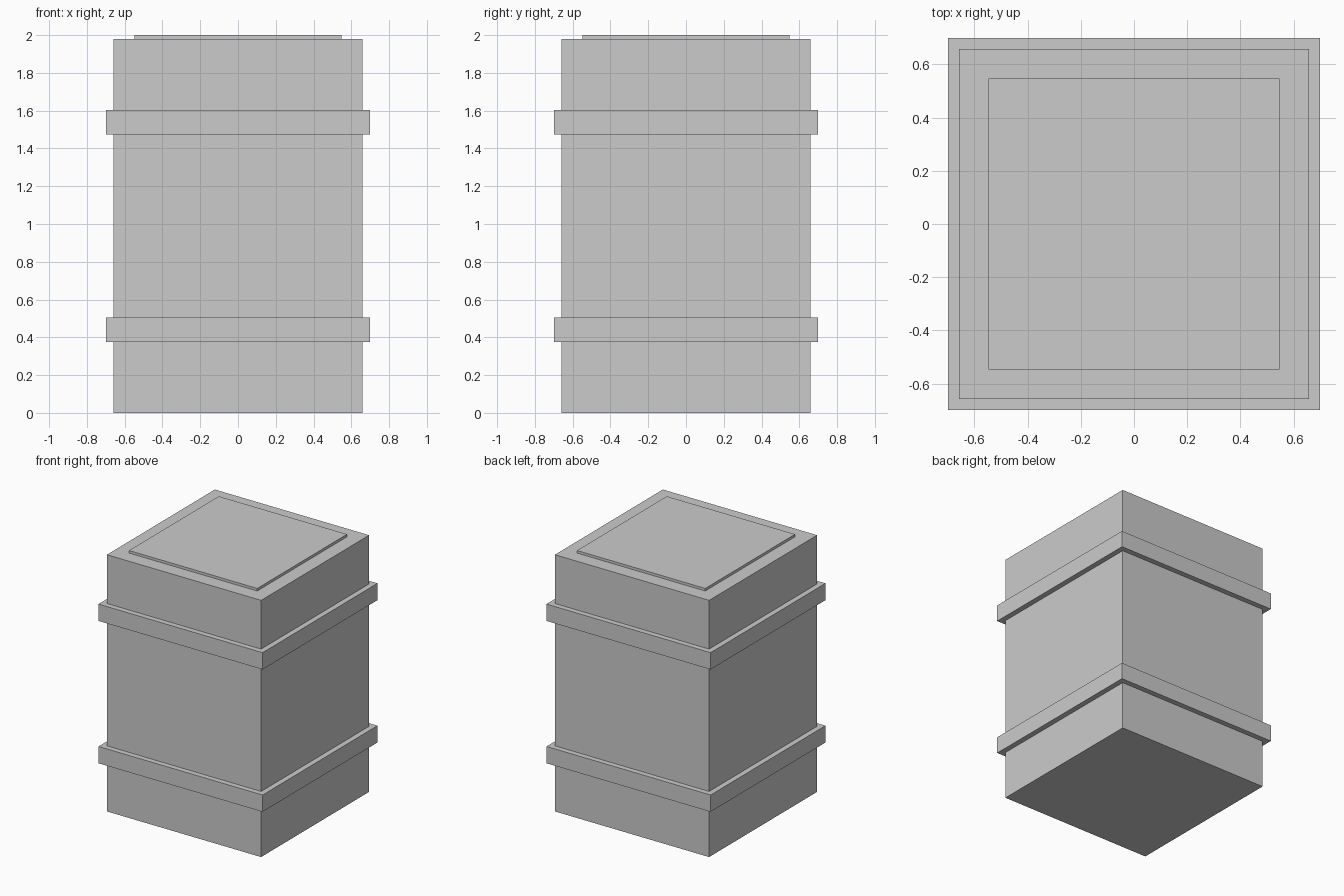
import bpy

if "Cube" in bpy.data.objects:
    bpy.data.objects.remove(bpy.data.objects["Cube"])

grey = bpy.data.materials.new("plain grey")
grey.diffuse_color = (0.6, 0.6, 0.6, 1.0)
grey.use_nodes = True
grey.node_tree.nodes["Principled BSDF"].inputs["Base Color"].default_value = grey.diffuse_color


def square_block(name, half, z0, z1):
    """Square block of given half width between two heights."""
    bpy.ops.mesh.primitive_cube_add(size=1, location=(0, 0, (z0 + z1) / 2))
    ob = bpy.context.object
    ob.name = name
    ob.scale = (2 * half, 2 * half, z1 - z0)
    bpy.ops.object.transform_apply(location=False, rotation=False, scale=True)
    ob.data.materials.append(grey)
    return ob


# main container
square_block("body", 0.658, 0.0, 1.98)

# raised plate on top
square_block("lid", 0.547, 1.96, 2.0)

# two bands around the body
for name, z0 in (("lower_band", 0.376), ("upper_band", 1.474)):
    square_block(name, 0.70, z0, z0 + 0.13)
